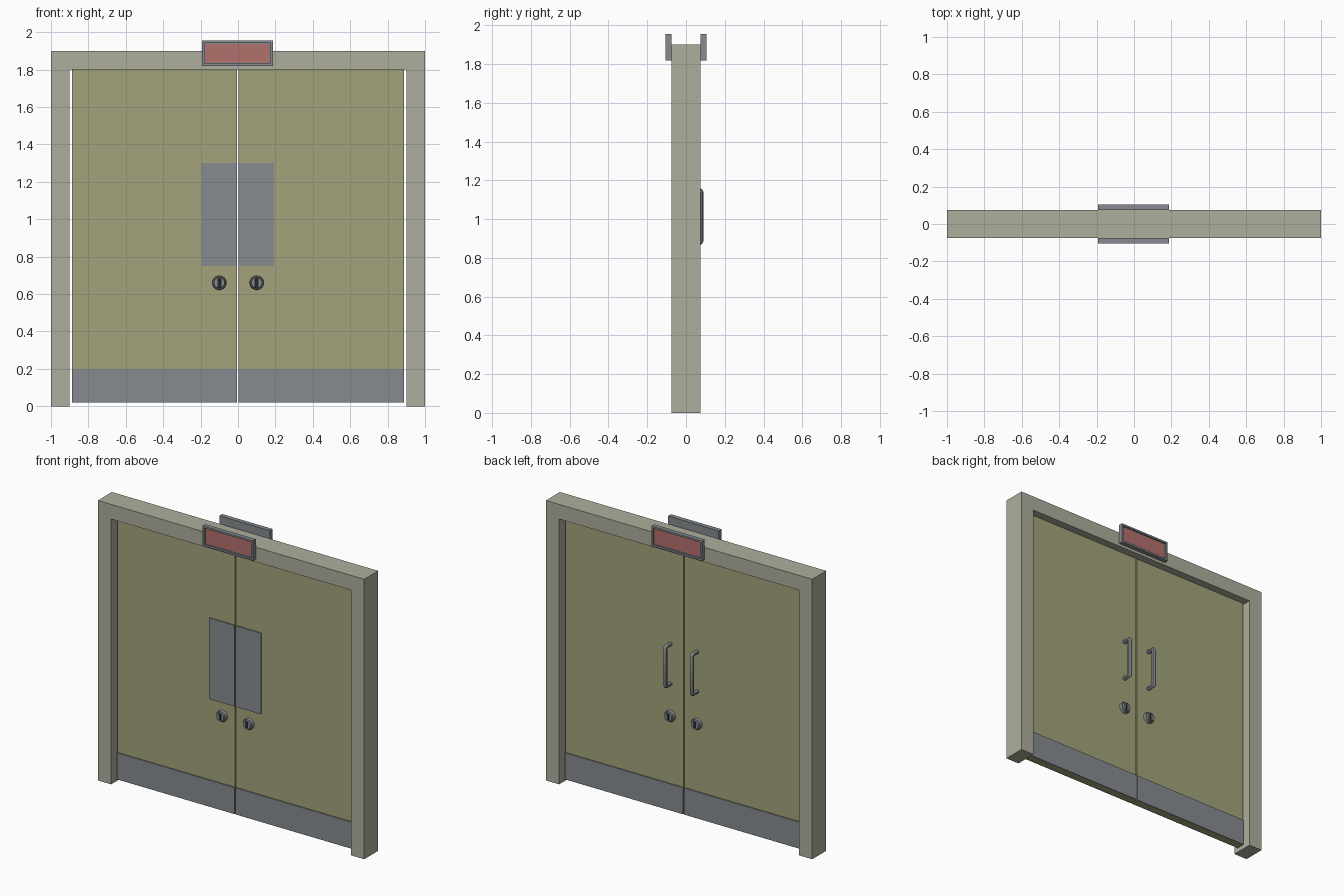
import bpy, bmesh, math
from mathutils import Matrix, Vector

if "Cube" in bpy.data.objects:
    bpy.data.objects.remove(bpy.data.objects["Cube"])


def material(name, rgb):
    m = bpy.data.materials.new(name)
    m.diffuse_color = (*rgb, 1)
    m.use_nodes = True
    m.node_tree.nodes["Principled BSDF"].inputs["Base Color"].default_value = m.diffuse_color
    return m


STONE = material("frame_paint", (0.42, 0.42, 0.34))
OLIVE = material("door_paint", (0.37, 0.37, 0.20))
METAL = material("metal", (0.24, 0.26, 0.28))
RED = material("sign_red", (0.45, 0.16, 0.15))
DARK = material("slot_dark", (0.02, 0.02, 0.02))


def finish(name, bm, mat):
    bmesh.ops.recalc_face_normals(bm, faces=bm.faces)
    me = bpy.data.meshes.new(name)
    bm.to_mesh(me)
    bm.free()
    me.materials.append(mat)
    ob = bpy.data.objects.new(name, me)
    bpy.context.collection.objects.link(ob)
    return ob


def box_bm(x, y, z):
    """Box from (min, max) ranges on each axis."""
    bm = bmesh.new()
    bmesh.ops.create_cube(bm, size=1)
    for v in bm.verts:
        v.co = [(r[0] + r[1]) / 2 + c * (r[1] - r[0]) for c, r in zip(v.co, (x, y, z))]
    return bm


def box(name, x, y, z, mat):
    return finish(name, box_bm(x, y, z), mat)


def select(ob):
    bpy.ops.object.select_all(action='DESELECT')
    ob.select_set(True)
    bpy.context.view_layer.objects.active = ob


def smooth(ob):
    select(ob)
    bpy.ops.object.shade_smooth_by_angle(angle=math.radians(35))


# Door frame: upside-down U profile, extruded through the wall depth
bm = bmesh.new()
outline = [(-1, 0), (-0.9, 0), (-0.9, 1.8), (0.9, 1.8), (0.9, 0), (1, 0), (1, 1.9), (-1, 1.9)]
face = bm.faces.new([bm.verts.new((x, -0.075, z)) for x, z in outline])
ext = bmesh.ops.extrude_face_region(bm, geom=[face])["geom"]
bmesh.ops.translate(bm, vec=(0, 0.15, 0), verts=[g for g in ext if isinstance(g, bmesh.types.BMVert)])
finish("door_frame", bm, STONE)

D = 0.022    # half thickness of a leaf
P = 0.008    # plate thickness
LEAVES = {"left": ((-0.888, -0.006), -1), "right": ((0.002, 0.888), 1)}
FACES = {"front": -1, "back": 1}


def outward(s, a, b):
    """y range between two distances from the centre on side s."""
    return tuple(sorted((s * a, s * b)))


def lock(name, x, s):
    # Turned lock body with a key slot sunk into its core
    bm = bmesh.new()
    profile = [(0, 0), (0.038, 0), (0.038, 0.012), (0.034, 0.018), (0.030, 0.018), (0.028, 0.03), (0, 0.03)]
    vs = [bm.verts.new((r, 0, d)) for r, d in profile]
    es = [bm.edges.new(p) for p in zip(vs, vs[1:])]
    bmesh.ops.spin(bm, geom=vs + es, cent=(0, 0, 0), axis=(0, 0, 1),
                   angle=2 * math.pi, steps=24, use_merge=False)
    bmesh.ops.remove_doubles(bm, verts=bm.verts, dist=1e-5)
    bm.transform(Matrix.Translation((x, s * (D - 0.001), 0.66)) @ Matrix.Rotation(-s * math.pi / 2, 4, 'X'))
    ob = finish(name, bm, METAL)
    cutter = box("slot_cutter", (x - 0.008, x + 0.008), outward(s, D + 0.016, D + 0.05), (0.636, 0.684), DARK)
    cutter.hide_render = True
    mod = ob.modifiers.new("slot", 'BOOLEAN')
    mod.operation, mod.object, mod.solver = 'DIFFERENCE', cutter, 'EXACT'
    select(ob)
    bpy.ops.object.modifier_apply(modifier=mod.name)
    bpy.data.objects.remove(cutter)
    smooth(ob)
    # Dark floor of the slot
    box(name + "_slot", (x - 0.008, x + 0.008), outward(s, D + 0.01, D + 0.017), (0.636, 0.684), DARK)


def handle(name, x):
    # Pull handle: round bar with tight rounded corners, swept along a path
    lo, hi, y0, y1, c = 0.878, 1.147, D - 0.004, 0.077, 0.008
    pts = [(y0, lo), (y1 - c, lo), (y1 - c * 0.3, lo + c * 0.3), (y1, lo + c),
           (y1, hi - c), (y1 - c * 0.3, hi - c * 0.3), (y1 - c, hi), (y0, hi)]
    cu = bpy.data.curves.new(name, 'CURVE')
    cu.dimensions = '3D'
    cu.bevel_depth, cu.bevel_resolution, cu.use_fill_caps = 0.013, 3, True
    sp = cu.splines.new('POLY')
    sp.points.add(len(pts) - 1)
    for p, (y, z) in zip(sp.points, pts):
        p.co = (x, y, z, 1)
    cu.materials.append(METAL)
    ob = bpy.data.objects.new(name, cu)
    bpy.context.collection.objects.link(ob)
    select(ob)
    bpy.ops.object.convert(target='MESH')
    smooth(bpy.context.view_layer.objects.active)


for side, (xr, k) in LEAVES.items():
    # Door leaf
    box(side + "_door", xr, (-D, D), (0.02, 1.8), OLIVE)
    # Push plate beside the meeting edge, front only
    px = (-0.196, xr[1]) if k < 0 else (xr[0], 0.192)
    box(side + "_push_plate", px, (-D - P, -D), (0.75, 1.3), METAL)
    handle(side + "_pull_handle", k * 0.1)
    for fname, s in FACES.items():
        # Kick plate and lock on each face
        box(f"{side}_{fname}_kick_plate", xr, outward(s, D, D + P), (0.02, 0.2), METAL)
        lock(f"{side}_{fname}_lock", k * 0.1, s)

# Signs above the door: casing with a recessed red panel
for fname, s in FACES.items():
    bm = box_bm((-0.193, 0.187), outward(s, 0.075, 0.105), (1.819, 1.955))
    bm.normal_update()
    front = [f for f in bm.faces if f.normal.dot(Vector((0, s, 0))) > 0.9]
    bmesh.ops.inset_region(bm, faces=front, thickness=0.018)
    ext = bmesh.ops.extrude_face_region(bm, geom=front)["geom"]
    bmesh.ops.delete(bm, geom=front, context='FACES_ONLY')
    bmesh.ops.translate(bm, vec=(0, -s * 0.012, 0), verts=[g for g in ext if isinstance(g, bmesh.types.BMVert)])
    finish(fname + "_sign_casing", bm, METAL)
    box(fname + "_sign_panel", (-0.175, 0.169), outward(s, 0.09, 0.096), (1.837, 1.937), RED)
